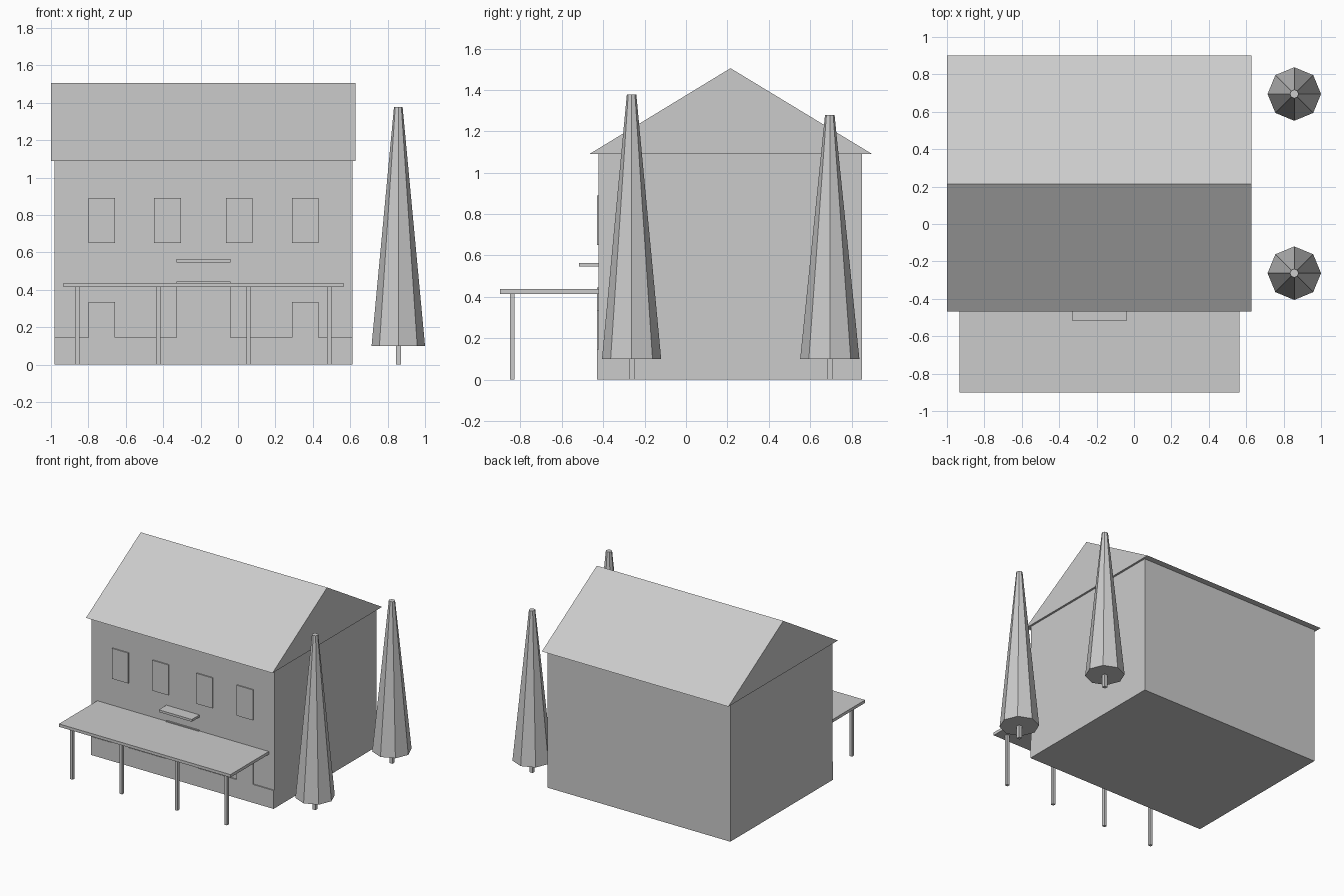
import bpy, bmesh, math

if "Cube" in bpy.data.objects:
    bpy.data.objects.remove(bpy.data.objects["Cube"])

grey = bpy.data.materials.new("plain grey")
grey.diffuse_color = (0.6, 0.6, 0.6, 1)
grey.use_nodes = True
grey.node_tree.nodes["Principled BSDF"].inputs["Base Color"].default_value = grey.diffuse_color


def add_object(name, bm):
    bmesh.ops.recalc_face_normals(bm, faces=bm.faces[:])
    mesh = bpy.data.meshes.new(name)
    bm.to_mesh(mesh)
    bm.free()
    mesh.materials.append(grey)
    obj = bpy.data.objects.new(name, mesh)
    bpy.context.collection.objects.link(obj)
    return obj


def box(name, x0, x1, y0, y1, z0, z1):
    bm = bmesh.new()
    bmesh.ops.create_cube(bm, size=1)
    for v in bm.verts:
        v.co = ((x0 + x1) / 2 + v.co.x * (x1 - x0),
                (y0 + y1) / 2 + v.co.y * (y1 - y0),
                (z0 + z1) / 2 + v.co.z * (z1 - z0))
    return add_object(name, bm)


def prism_x(name, profile, x0, x1):
    """Extrude a (y, z) profile along x."""
    bm = bmesh.new()
    face = bm.faces.new([bm.verts.new((x0, y, z)) for y, z in profile])
    new = bmesh.ops.extrude_face_region(bm, geom=[face])["geom"]
    verts = [g for g in new if isinstance(g, bmesh.types.BMVert)]
    bmesh.ops.translate(bm, verts=verts, vec=(x1 - x0, 0, 0))
    # the starting face is kept so the prism is closed
    if not any(all(abs(v.co.x - x0) < 1e-6 for v in f.verts) for f in bm.faces):
        bm.faces.new([v for v in bm.verts if abs(v.co.x - x0) < 1e-6])
    return add_object(name, bm)


def tree(name, x, y, top):
    # eight-sided tapering crown on a thin trunk
    bm = bmesh.new()
    rings = []
    for r, z in ((0.143, 0.10), (0.023, top)):
        rings.append([bm.verts.new((x + r * math.cos(i * math.pi / 4),
                                    y + r * math.sin(i * math.pi / 4), z))
                      for i in range(8)])
    bottom, upper = rings
    for i in range(8):
        j = (i + 1) % 8
        bm.faces.new((bottom[i], bottom[j], upper[j], upper[i]))
    bm.faces.new(bottom)
    bm.faces.new(upper)
    add_object(name + "_crown", bm)
    t = 0.0135
    box(name + "_trunk", x - t, x + t, y - t, y + t, 0, 0.11)


WALL = -0.422      # front wall plane
PLATE = -0.431     # front of the raised panels

# House body and gabled roof
box("house_walls", -0.982, 0.612, WALL, 0.85, 0, 1.092)
prism_x("roof", [(-0.467, 1.09), (0.9, 1.09), (0.215, 1.505)], -1.0, 0.628)

# Low plinth along the front wall
box("front_plinth", -0.982, 0.612, PLATE, WALL + 0.01, 0, 0.145)

# Windows: four upstairs, two downstairs
for i, x in enumerate((-0.728, -0.377, 0.007, 0.36)):
    box(f"upper_window_{i + 1}", x - 0.071, x + 0.071, PLATE, WALL + 0.01, 0.65, 0.89)
    if i in (0, 3):
        box(f"lower_window_{i + 1}", x - 0.071, x + 0.071, PLATE, WALL + 0.01, 0.14, 0.335)

# Door panel and the small shelf above it
box("door", -0.329, -0.041, PLATE, WALL + 0.01, 0.14, 0.445)
box("door_shelf", -0.329, -0.041, -0.518, WALL + 0.01, 0.546, 0.564)

# Porch canopy on four posts
box("porch_canopy", -0.933, 0.564, -0.9, WALL + 0.01, 0.414, 0.437)
for i, x in enumerate((-0.859, -0.427, 0.056, 0.488)):
    box(f"porch_post_{i + 1}", x - 0.0115, x + 0.0115, -0.851, -0.828, 0, 0.42)

# Two tall trees beside the house
tree("front_tree", 0.857, -0.263, 1.378)
tree("back_tree", 0.857, 0.695, 1.28)
